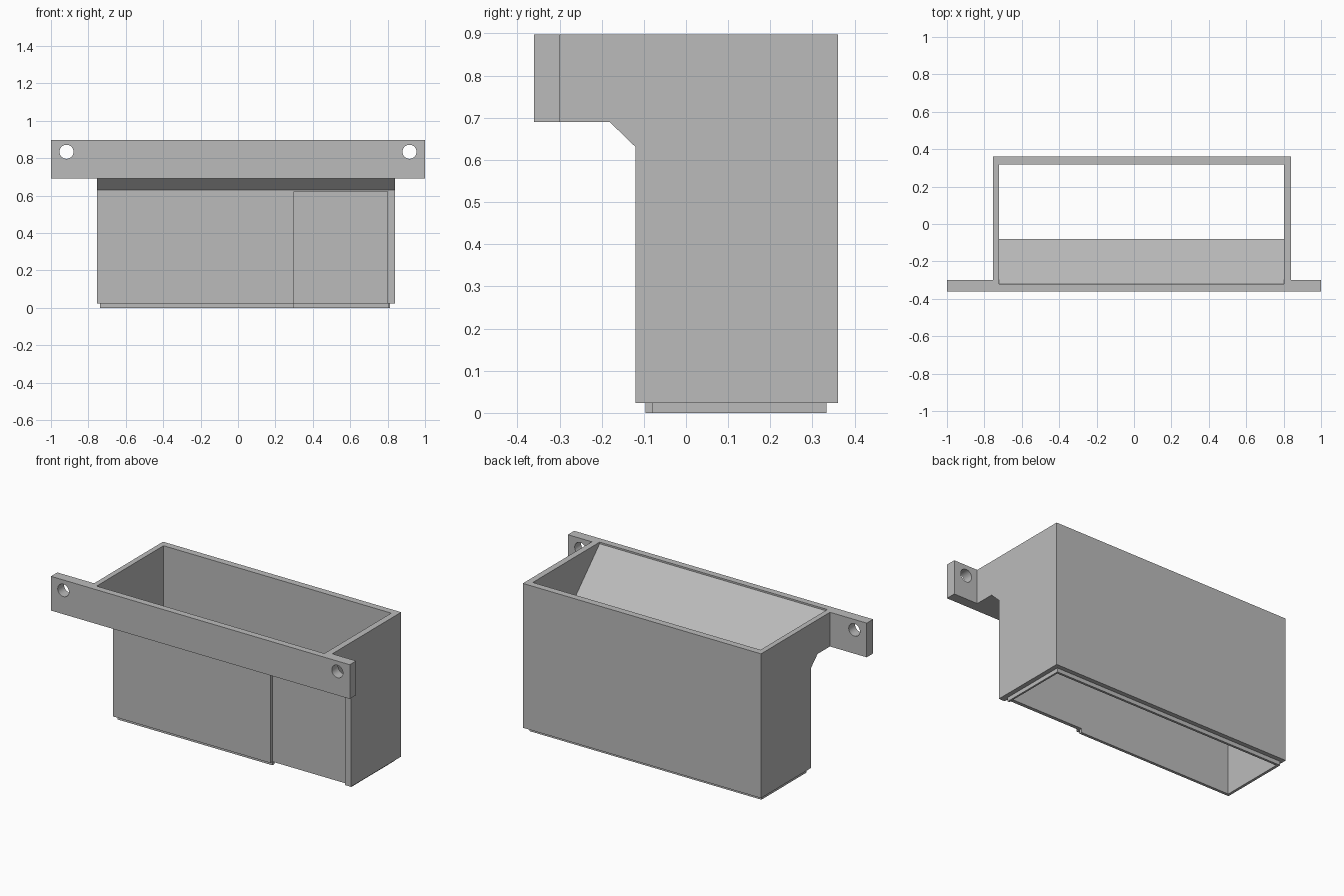
import bpy, bmesh, math
from mathutils import Matrix

default = bpy.data.objects.get("Cube")
if default:
    bpy.data.objects.remove(default, do_unlink=True)

grey = bpy.data.materials.new("plain grey")
grey.use_nodes = True
COLOUR = (0.5, 0.5, 0.5, 1)
grey.diffuse_color = COLOUR
grey.node_tree.nodes["Principled BSDF"].inputs["Base Color"].default_value = COLOUR

TOP, LIP_Z = 0.897, 0.024


def finish(name, bm):
    bmesh.ops.recalc_face_normals(bm, faces=bm.faces)
    mesh = bpy.data.meshes.new(name)
    bm.to_mesh(mesh)
    bm.free()
    mesh.materials.append(grey)
    obj = bpy.data.objects.new(name, mesh)
    bpy.context.collection.objects.link(obj)
    return obj


def extrude_x(name, profile, x0, x1):
    """Extrude a (y, z) outline from x0 to x1."""
    bm = bmesh.new()
    face = bm.faces.new([bm.verts.new((x0, y, z)) for y, z in profile])
    side = bmesh.ops.extrude_face_region(bm, geom=[face])["geom"]
    moved = [g for g in side if isinstance(g, bmesh.types.BMVert)]
    bmesh.ops.translate(bm, verts=moved, vec=(x1 - x0, 0, 0))
    return finish(name, bm)


def box(name, x0, x1, y0, y1, z0, z1):
    return extrude_x(name, [(y0, z0), (y1, z0), (y1, z1), (y0, z1)], x0, x1)


def rod(name, x, y, z, radius, length):
    bm = bmesh.new()
    bmesh.ops.create_cone(bm, cap_ends=True, segments=48, radius1=radius, radius2=radius,
                          depth=length, matrix=Matrix.Translation((x, y, z))
                          @ Matrix.Rotation(math.pi / 2, 4, "X"))
    return finish(name, bm)


def combine(target, tool, operation):
    """Apply a boolean and discard the tool object."""
    tool.hide_render = True
    mod = target.modifiers.new(tool.name, "BOOLEAN")
    mod.object, mod.operation, mod.solver = tool, operation, "EXACT"
    bpy.context.view_layer.objects.active = target
    bpy.ops.object.modifier_apply(modifier=mod.name)
    bpy.data.objects.remove(tool, do_unlink=True)


# Outer body with the overhanging, chamfered front
hopper = extrude_x("hopper", [(-0.36, TOP), (-0.36, 0.69), (-0.181, 0.69), (-0.12, 0.631),
                              (-0.12, LIP_Z), (0.36, LIP_Z), (0.36, TOP)], -0.754, 0.84)

# Shallow front recess
combine(hopper, box("recess", 0.3, 0.8, -0.2, -0.1, -0.1, 0.623), "DIFFERENCE")

# Mounting bar across the front
combine(hopper, box("mounting_bar", -1, 1, -0.36, -0.299, 0.69, TOP), "UNION")

# Locating lip underneath, cut back below the recess
lip = box("lip", -0.738, 0.813, -0.096, 0.333, 0, LIP_Z + 0.01)
combine(lip, box("lip_notch", 0.298, 0.9, -0.2, -0.079, -0.1, 0.1), "DIFFERENCE")
combine(hopper, lip, "UNION")

# Open shaft with the sloped chute
combine(hopper, extrude_x("shaft", [(-0.32, 1), (-0.32, 0.887), (-0.079, 0.646),
                                    (-0.079, -0.1), (0.319, -0.1), (0.319, 1)],
                          -0.722, 0.802), "DIFFERENCE")

# Screw holes in the bar ends
for x in (-0.917, 0.917):
    combine(hopper, rod("screw_hole", x, -0.33, 0.834, 0.0375, 0.3), "DIFFERENCE")

# Flat faces with a smooth hole wall
bpy.ops.object.select_all(action="DESELECT")
hopper.select_set(True)
bpy.context.view_layer.objects.active = hopper
bpy.ops.object.shade_smooth_by_angle(angle=math.radians(30))
